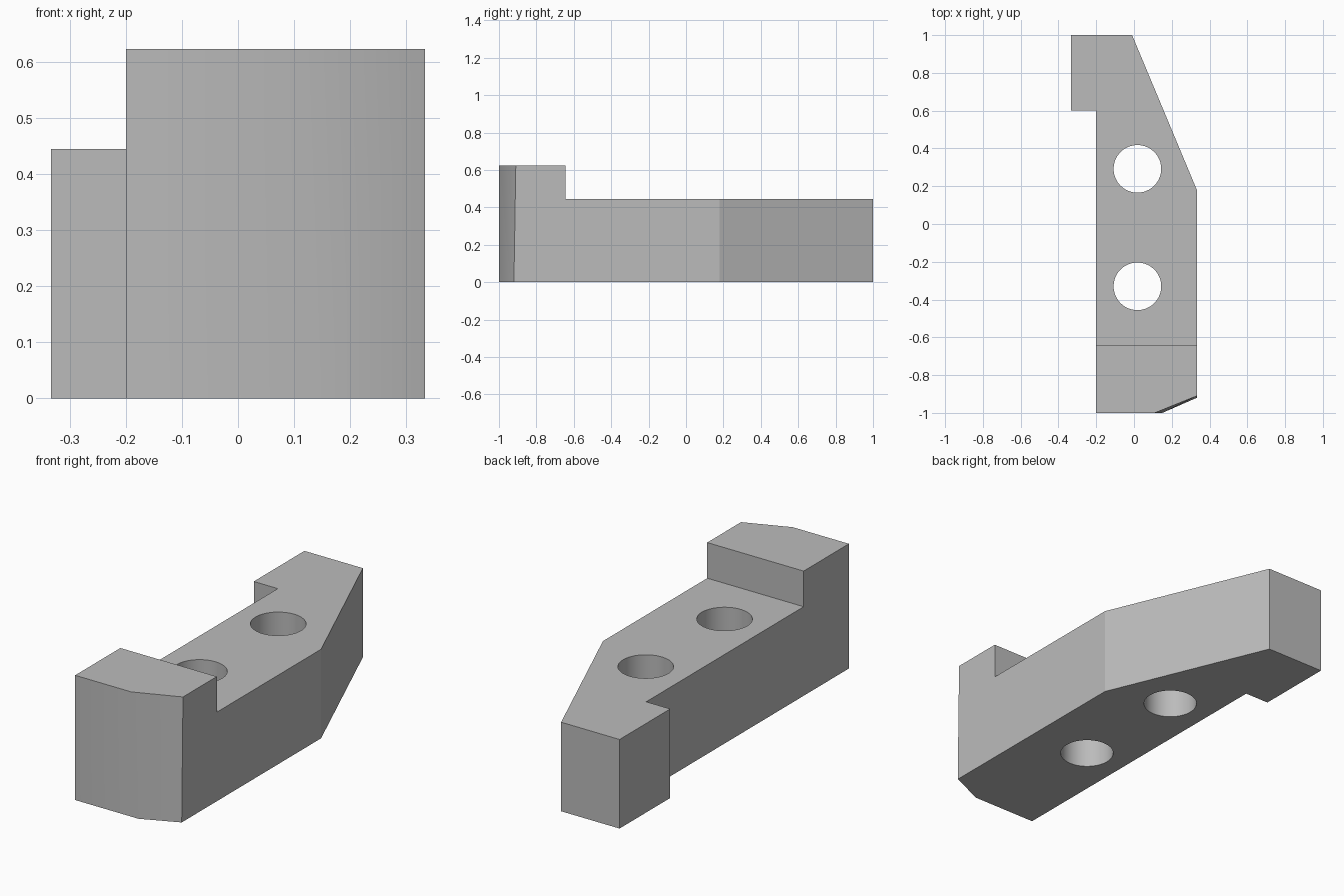
import bpy, bmesh
from math import radians

if "Cube" in bpy.data.objects:
    bpy.data.objects.remove(bpy.data.objects["Cube"], do_unlink=True)

HEIGHT, DECK = 0.623, 0.445

grey = bpy.data.materials.new("plain grey")
grey.use_nodes = True
colour = (0.5, 0.5, 0.5, 1)
grey.diffuse_color = colour
grey.node_tree.nodes["Principled BSDF"].inputs["Base Color"].default_value = colour


def add_object(name, bm):
    bmesh.ops.recalc_face_normals(bm, faces=bm.faces)
    mesh = bpy.data.meshes.new(name)
    bm.to_mesh(mesh)
    bm.free()
    mesh.materials.append(grey)
    obj = bpy.data.objects.new(name, mesh)
    bpy.context.collection.objects.link(obj)
    return obj


def prism(name, low, high, z0, z1):
    """Solid between two outlines with matching corners."""
    bm = bmesh.new()
    a = [bm.verts.new((x, y, z0)) for x, y in low]
    b = [bm.verts.new((x, y, z1)) for x, y in high]
    bm.faces.new(a[::-1])
    bm.faces.new(b)
    for i in range(len(a)):
        j = (i + 1) % len(a)
        bm.faces.new((a[i], a[j], b[j], b[i]))
    return add_object(name, bm)


def cylinder(name, x, y, r):
    bm = bmesh.new()
    bmesh.ops.create_cone(bm, cap_ends=True, segments=64, radius1=r, radius2=r, depth=2)
    bmesh.ops.translate(bm, verts=bm.verts, vec=(x, y, 0.3))
    return add_object(name, bm)


# Body outline with side hook, tapered tail and slightly leaning nose chamfer
shared = [(0.333, 0.18), (-0.01, 1), (-0.333, 1), (-0.333, 0.6), (-0.2, 0.6), (-0.2, -1)]
bottom = shared + [(0.15, -1), (0.333, -0.92)]
top = shared + [(0.11, -1), (0.333, -0.91)]
body = prism("clamp_body", bottom, top, 0, HEIGHT)

# Cutters: the lowered deck and two bolt holes
deck = [(-1, -0.643), (1, -0.643), (1, 2), (-1, 2)]
cutters = [prism("deck_cutter", deck, deck, DECK, 1)]
cutters += [cylinder("hole_cutter", 0.018, y, 0.126) for y in (0.292, -0.33)]

bpy.context.view_layer.objects.active = body
for cutter in cutters:
    cutter.hide_render = True
    mod = body.modifiers.new("cut", "BOOLEAN")
    mod.operation, mod.solver, mod.object = "DIFFERENCE", "EXACT", cutter
    bpy.ops.object.modifier_apply(modifier=mod.name)
    bpy.data.objects.remove(cutter, do_unlink=True)

# Smooth nose and holes, crisp edges elsewhere
bpy.ops.object.select_all(action="DESELECT")
body.select_set(True)
bpy.ops.object.shade_smooth_by_angle(angle=radians(30))
for face in body.data.polygons:
    if face.normal.x > 0.5 and face.area > 0.05:
        face.use_smooth = False
